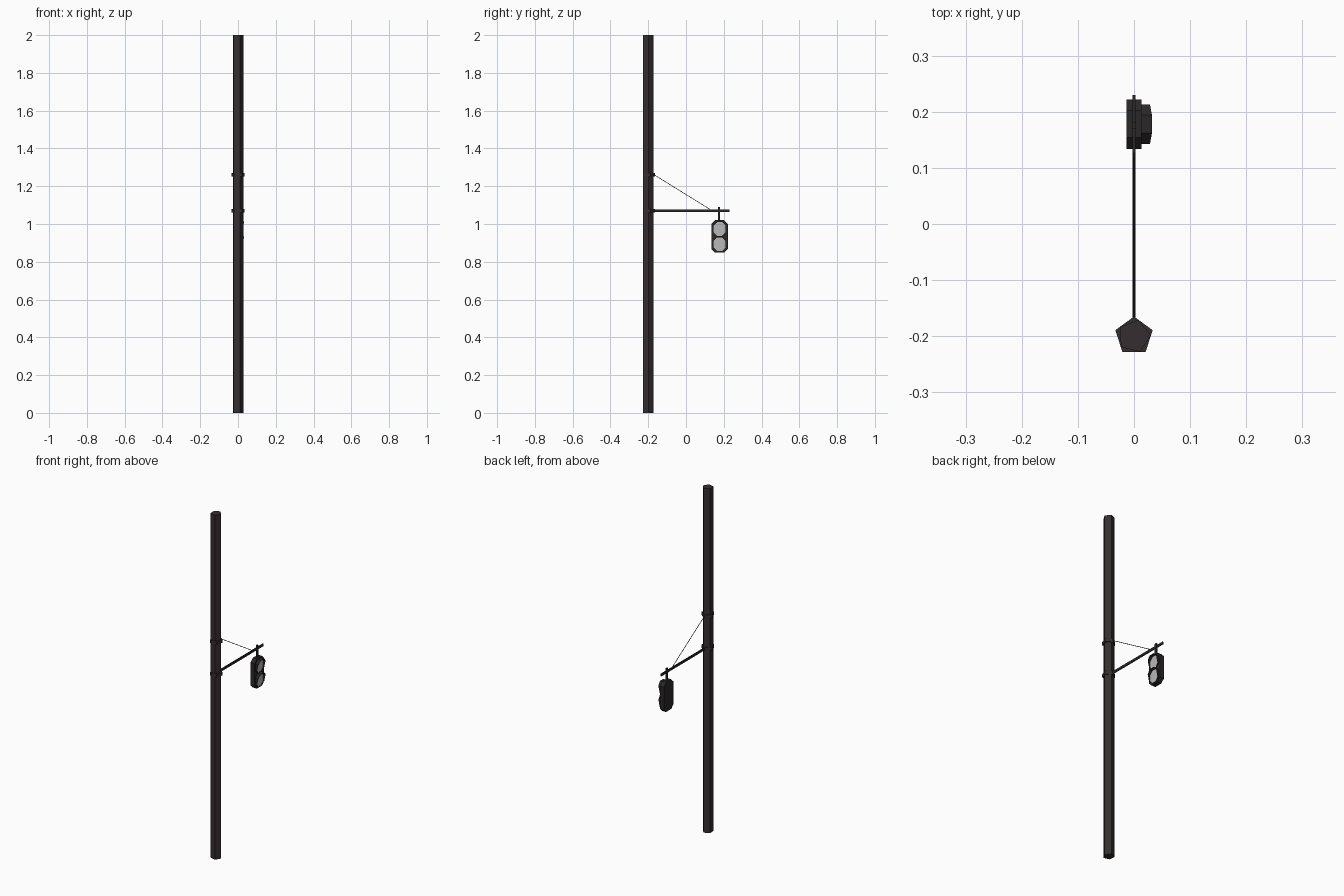
import bpy, bmesh, math
from mathutils import Vector

if "Cube" in bpy.data.objects:
    bpy.data.objects.remove(bpy.data.objects["Cube"])


def material(name, r, g, b):
    m = bpy.data.materials.new(name)
    m.diffuse_color = (r, g, b, 1)
    m.use_nodes = True
    m.node_tree.nodes["Principled BSDF"].inputs["Base Color"].default_value = m.diffuse_color
    return m


BROWN = material("dark_brown_metal", 0.036, 0.027, 0.029)
BLACK = material("blackened_metal", 0.024, 0.020, 0.021)
GREY = material("pale_grey_glass", 0.48, 0.48, 0.48)


def finish(name, bm, mat):
    bmesh.ops.recalc_face_normals(bm, faces=bm.faces)
    me = bpy.data.meshes.new(name)
    bm.to_mesh(me)
    bm.free()
    me.materials.append(mat)
    ob = bpy.data.objects.new(name, me)
    bpy.context.collection.objects.link(ob)
    return ob


def prism(name, points, direction, mat):
    """Extrude a closed 3D outline along a vector."""
    bm = bmesh.new()
    face = bm.faces.new([bm.verts.new(p) for p in points])
    out = bmesh.ops.extrude_face_region(bm, geom=[face])["geom"]
    bmesh.ops.translate(bm, vec=direction, verts=[v for v in out if isinstance(v, bmesh.types.BMVert)])
    if not face.is_valid or len(bm.faces) < len(points) + 2:
        bm.faces.new([v for v in bm.verts][:len(points)])
    return finish(name, bm, mat)


def box(name, lo, hi, mat):
    pts = [(lo[0], lo[1], lo[2]), (hi[0], lo[1], lo[2]), (hi[0], hi[1], lo[2]), (lo[0], hi[1], lo[2])]
    return prism(name, pts, (0, 0, hi[2] - lo[2]), mat)


def ring(n, radius, start, z):
    return [(radius * math.cos(math.radians(start) + math.tau * i / n),
             -0.2 + radius * math.sin(math.radians(start) + math.tau * i / n), z) for i in range(n)]


def octagon(cy, cz, hy, hz, cut):
    """Chamfered rectangle in the y-z plane."""
    return [(cy + a, cz + b) for a, b in (
        (hy, hz - cut), (hy - cut, hz), (cut - hy, hz), (-hy, hz - cut),
        (-hy, cut - hz), (cut - hy, -hz), (hy - cut, -hz), (hy, cut - hz))]


# Five-sided pole and its two clamps
prism("pole", ring(5, 0.03, 4, 0), (0, 0, 2), BROWN)
for label, z in (("lower", 1.07), ("upper", 1.26)):
    prism(label + "_clamp", ring(5, 0.035, 90, z - 0.009), (0, 0, 0.018), BROWN)

# Arm and hanger
box("arm", (-0.0028, -0.19, 1.063), (0.0028, 0.23, 1.077), BLACK)
box("hanger", (-0.004, 0.169, 1.01), (0.004, 0.181, 1.09), BLACK)

# Stay cable, a thin three-sided rod
start, end = Vector((0, -0.172, 1.262)), Vector((0, 0.127, 1.077))
side = Vector((1, 0, 0))
up = side.cross((end - start).normalized())
tri = [start + 0.002 * (side * math.cos(a) + up * math.sin(a))
       for a in (math.tau * i / 3 + math.pi / 2 for i in range(3))]
prism("stay_cable", tri, end - start, BLACK)

# Signal housing
CY = 0.178
prism("signal_housing", [(-0.013, y, z) for y, z in octagon(CY, 0.934, 0.044, 0.086, 0.02)],
      (0.026, 0, 0), BLACK)

# Lenses with hoods that reach farthest at the top
for label, cz in (("upper", 0.974), ("lower", 0.893)):
    prism(label + "_lens", [(0.012, y, z) for y, z in octagon(CY, cz, 0.032, 0.037, 0.018)],
          (0.003, 0, 0), GREY)
    bm = bmesh.new()
    loops = []
    for hy, hz in ((0.035, 0.0395), (0.032, 0.0365)):
        pts = octagon(CY, cz, hy, hz, 0.019)
        base = [bm.verts.new((0.012, y, z)) for y, z in pts]
        tip = [bm.verts.new((0.024 + 0.008 * min(1, (z - cz) / 0.0365), y, z)) for y, z in pts]
        loops.append((base, tip))
    (ob_, ot), (ib, it) = loops
    for a, b in ((ob_, ot), (ot, it), (it, ib), (ib, ob_)):
        for i in range(8):
            j = (i + 1) % 8
            bm.faces.new((a[i], a[j], b[j], b[i]))
    finish(label + "_hood", bm, BLACK)
